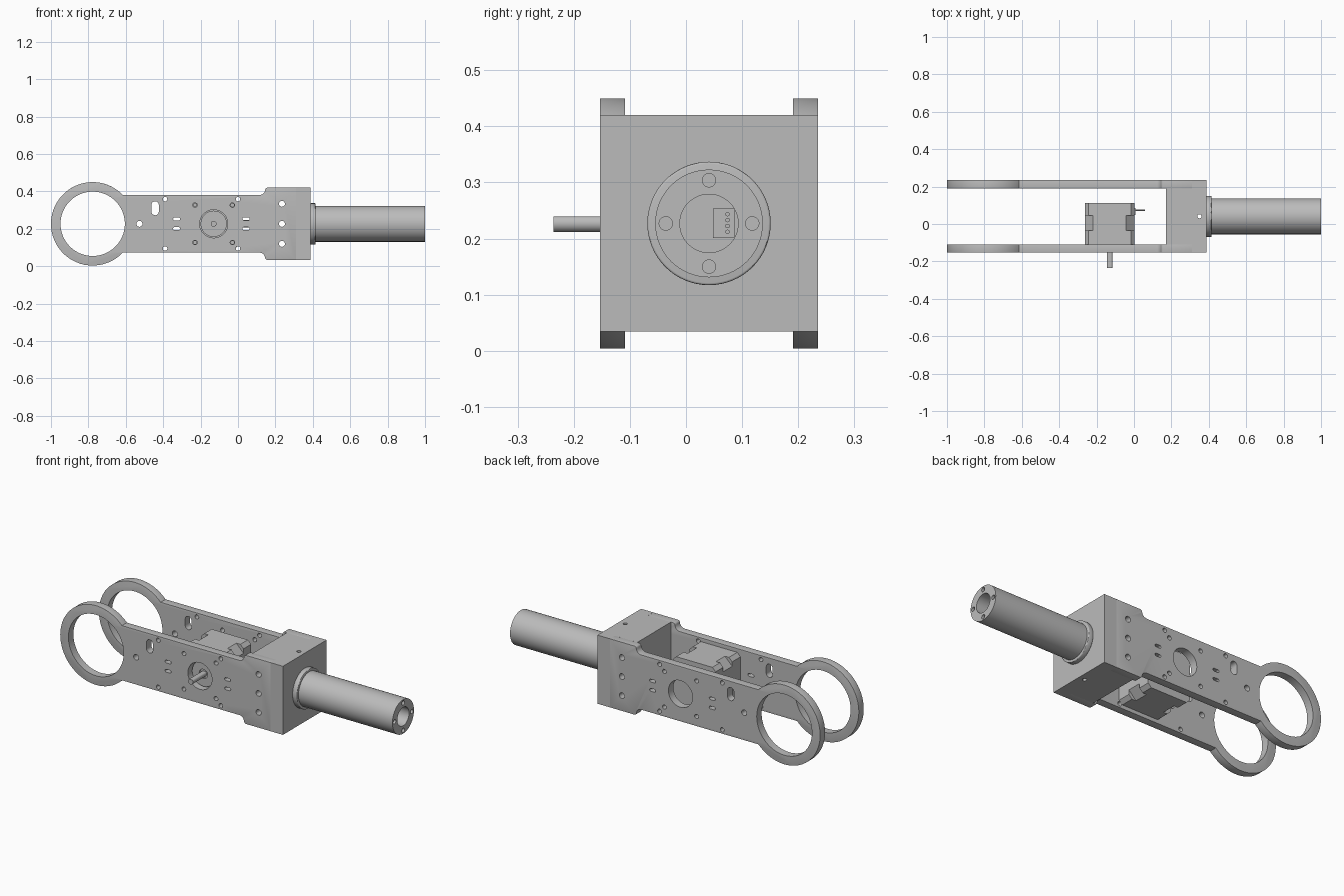
import bpy
import bmesh
from math import pi, sin, cos, asin, radians
from mathutils import Matrix, Vector

cube = bpy.data.objects.get("Cube")
if cube:
    bpy.data.objects.remove(cube)

grey = bpy.data.materials.new("plain grey")
grey.use_nodes = True
grey.diffuse_color = (0.5, 0.5, 0.5, 1)
grey.node_tree.nodes["Principled BSDF"].inputs["Base Color"].default_value = (0.5, 0.5, 0.5, 1)

MID_Y, MID_Z = 0.041, 0.227      # axis of the arm
MOTOR_X = -0.13
ROT = {"x": Matrix.Rotation(pi / 2, 4, "Y"), "y": Matrix.Rotation(pi / 2, 4, "X"),
       "z": Matrix.Identity(4)}


def make(name, bm):
    bmesh.ops.recalc_face_normals(bm, faces=bm.faces)
    mesh = bpy.data.meshes.new(name)
    bm.to_mesh(mesh)
    bm.free()
    obj = bpy.data.objects.new(name, mesh)
    bpy.context.collection.objects.link(obj)
    mesh.materials.append(grey)
    return obj


def add_cyl(bm, axis, start, end, centre, r, seg=32):
    """Cylinder along an axis; centre gives the other two coordinates in order."""
    c = list(centre)
    c.insert("xyz".index(axis), (start + end) / 2)
    bmesh.ops.create_cone(bm, cap_ends=True, segments=seg, radius1=r, radius2=r,
                          depth=abs(end - start),
                          matrix=Matrix.Translation(c) @ ROT[axis])


def add_box(bm, lo, hi):
    lo, hi = Vector(lo), Vector(hi)
    bmesh.ops.create_cube(bm, size=1, matrix=Matrix.Translation((lo + hi) / 2)
                          @ Matrix.Diagonal((*(hi - lo), 1)))


def add_prism(bm, points, y0, y1):
    """Extrude an x-z outline along y."""
    face = bm.faces.new([bm.verts.new((x, y0, z)) for x, z in points])
    out = bmesh.ops.extrude_face_region(bm, geom=[face])["geom"]
    bmesh.ops.translate(bm, vec=(0, y1 - y0, 0),
                        verts=[v for v in out if isinstance(v, bmesh.types.BMVert)])


def arc(cx, cz, r, a0, a1, n):
    return [(cx + r * cos(a0 + (a1 - a0) * i / n), cz + r * sin(a0 + (a1 - a0) * i / n))
            for i in range(n + 1)]


def slot(x, z, w, h):
    """Rounded slot outline."""
    r = min(w, h) / 2
    if w > h:
        d = w / 2 - r
        return arc(x + d, z, r, -pi / 2, pi / 2, 8) + arc(x - d, z, r, pi / 2, 1.5 * pi, 8)
    d = h / 2 - r
    return arc(x, z + d, r, 0, pi, 8) + arc(x, z - d, r, pi, 2 * pi, 8)


def finish(obj, cutters=(), bevel=0):
    """Bevel, cut, bake the modifiers and smooth the round faces."""
    if bevel:
        mod = obj.modifiers.new("edges", "BEVEL")
        mod.width, mod.segments, mod.angle_limit = bevel, 3, radians(60)
    for c in cutters:
        mod = obj.modifiers.new("cut", "BOOLEAN")
        mod.object, mod.operation, mod.solver = c, "DIFFERENCE", "EXACT"
    bpy.context.view_layer.update()
    mesh = bpy.data.meshes.new_from_object(
        obj.evaluated_get(bpy.context.evaluated_depsgraph_get()))
    obj.modifiers.clear()
    obj.data = mesh
    bpy.ops.object.select_all(action="DESELECT")
    obj.select_set(True)
    bpy.context.view_layer.objects.active = obj
    bpy.ops.object.shade_smooth_by_angle(angle=radians(30))


# Holes through both side plates and the block
bm = bmesh.new()
def hole(x, z, r, seg=20):
    add_cyl(bm, "y", -0.4, 0.4, (x, z), r, seg)
hole(-0.777, MID_Z, 0.172, 80)
hole(MOTOR_X, MID_Z, 0.075, 48)
hole(-0.527, MID_Z, 0.016)
for s in (-1, 1):
    for x in (-0.39, 0):
        hole(x, MID_Z + s * 0.132, 0.012)
    for x in (-0.23, -0.03):
        hole(x, MID_Z + s * 0.1, 0.012)
    for x in (-0.328, 0.043):
        add_prism(bm, slot(x, MID_Z + s * 0.026, 0.038, 0.016), -0.4, 0.4)
for s in (-1, 0, 1):
    hole(0.235, MID_Z + s * 0.107, 0.016)
add_prism(bm, slot(-0.443, 0.31, 0.04, 0.075), -0.4, 0.4)
side_cutter = make("side_hole_cutter", bm)

# Side plates: ring, bar and flared foot
HALF, FOOT = 0.154, 0.193
a = asin(HALF / 0.223)
upper = [(-0.6, HALF), (0.115, HALF)]
upper += arc(0.115, HALF + 0.03, 0.03, -pi / 2, 0, 6)[1:]
upper += arc(0.157, FOOT - 0.012, 0.012, pi, pi / 2, 4) + [(0.31, FOOT)]
outline = arc(-0.777, 0, 0.223, 2 * pi - a, a, 72)
outline += [(x, -z) for x, z in upper] + upper[::-1]
# the arc runs clockwise from the lower joint, so feed the bar from the upper joint
outline = outline[:73] + upper + [(x, -z) for x, z in upper[::-1]]
outline = [(x, z + MID_Z) for x, z in outline]
for name, y0, y1 in (("front_side_plate", -0.153, -0.109), ("back_side_plate", 0.191, 0.235)):
    bm = bmesh.new()
    add_prism(bm, outline, y0, y1)
    finish(make(name, bm), [side_cutter], 0.006)

# Bore along the tube
bm = bmesh.new()
add_cyl(bm, "x", 0.1, 1.1, (MID_Y, MID_Z), 0.052, 48)
bore_cutter = make("bore_cutter", bm)
bm = bmesh.new()
add_cyl(bm, "z", -0.1, 0.6, (0.35, MID_Y), 0.011, 20)
pin_cutter = make("pin_hole_cutter", bm)

# Block: narrow between the plates, full width at its end
bm = bmesh.new()
z0, z1 = MID_Z - FOOT, MID_Z + FOOT
footprint = [(0.17, -0.109), (0.31, -0.109), (0.31, -0.153), (0.387, -0.153),
             (0.387, 0.235), (0.31, 0.235), (0.31, 0.191), (0.17, 0.191)]
base = bm.faces.new([bm.verts.new((x, y, z0)) for x, y in footprint])
out = bmesh.ops.extrude_face_region(bm, geom=[base])["geom"]
bmesh.ops.translate(bm, vec=(0, 0, z1 - z0),
                    verts=[v for v in out if isinstance(v, bmesh.types.BMVert)])
finish(make("end_block", bm), [side_cutter, bore_cutter, pin_cutter])

# Collar and tube
bm = bmesh.new()
add_cyl(bm, "x", 0.386, 0.415, (MID_Y, MID_Z), 0.11, 64)
finish(make("tube_collar", bm), [bore_cutter], 0.004)

bm = bmesh.new()
for dy, dz in ((1, 0), (-1, 0), (0, 1), (0, -1)):
    add_cyl(bm, "x", 0.9, 1.1, (MID_Y + dy * 0.077, MID_Z + dz * 0.077), 0.012, 20)
screw_cutter = make("tube_screw_hole_cutter", bm)
bm = bmesh.new()
add_cyl(bm, "x", 0.386, 1, (MID_Y, MID_Z), 0.096, 64)
finish(make("tube", bm), [bore_cutter, screw_cutter])

# Motor: chamfered end caps around a core with deeper chamfers
def octagon(h, c):
    pts = [(h, h - c), (h - c, h), (c - h, h), (-h, h - c),
           (-h, c - h), (c - h, -h), (h - c, -h), (h, c - h)]
    return [(x + MOTOR_X, z + MID_Z) for x, z in pts]


bm = bmesh.new()
for s in (-1, 1):
    for t in (-1, 1):
        add_cyl(bm, "y", -0.2, -0.07, (MOTOR_X + s * 0.1, MID_Z + t * 0.1), 0.009, 16)
motor_cutter = make("motor_screw_hole_cutter", bm)
bm = bmesh.new()
add_cyl(bm, "y", 0.1, 0.2, (MOTOR_X, MID_Z), 0.02, 24)
rear_cutter = make("motor_rear_hole_cutter", bm)
for name, y0, y1, c, cuts in (("motor_front_cap", -0.109, -0.035, 0.02, [motor_cutter]),
                              ("motor_core", -0.035, 0.045, 0.045, []),
                              ("motor_rear_cap", 0.045, 0.112, 0.02, [rear_cutter])):
    bm = bmesh.new()
    add_prism(bm, octagon(0.133, c), y0, y1)
    finish(make(name, bm), cuts)

# Motor boss with a bearing recess, and the shaft with its flat
bm = bmesh.new()
add_cyl(bm, "y", -0.2, -0.114, (MOTOR_X, MID_Z), 0.026, 32)
recess_cutter = make("bearing_recess_cutter", bm)
bm = bmesh.new()
add_cyl(bm, "y", -0.122, -0.105, (MOTOR_X, MID_Z), 0.07, 48)
finish(make("motor_boss", bm), [recess_cutter])
bm = bmesh.new()
add_prism(bm, [(x, min(z, MID_Z + 0.012)) for x, z in
               arc(MOTOR_X, MID_Z, 0.0155, 0, 2 * pi * 31 / 32, 31)], -0.236, -0.11)
finish(make("motor_shaft", bm))

# Connector and pins facing the block
bm = bmesh.new()
add_box(bm, (-0.01, 0.048, 0.201), (0.007, 0.086, 0.254))
make("motor_connector", bm)
bm = bmesh.new()
for i in range(4):
    add_cyl(bm, "x", 0, 0.06, (0.074, 0.212 + i * 0.0105), 0.004, 12)
make("connector_pins", bm)

# The cutters have done their work
for obj in [o for o in bpy.data.objects if o.name.endswith("_cutter")]:
    bpy.data.objects.remove(obj)
